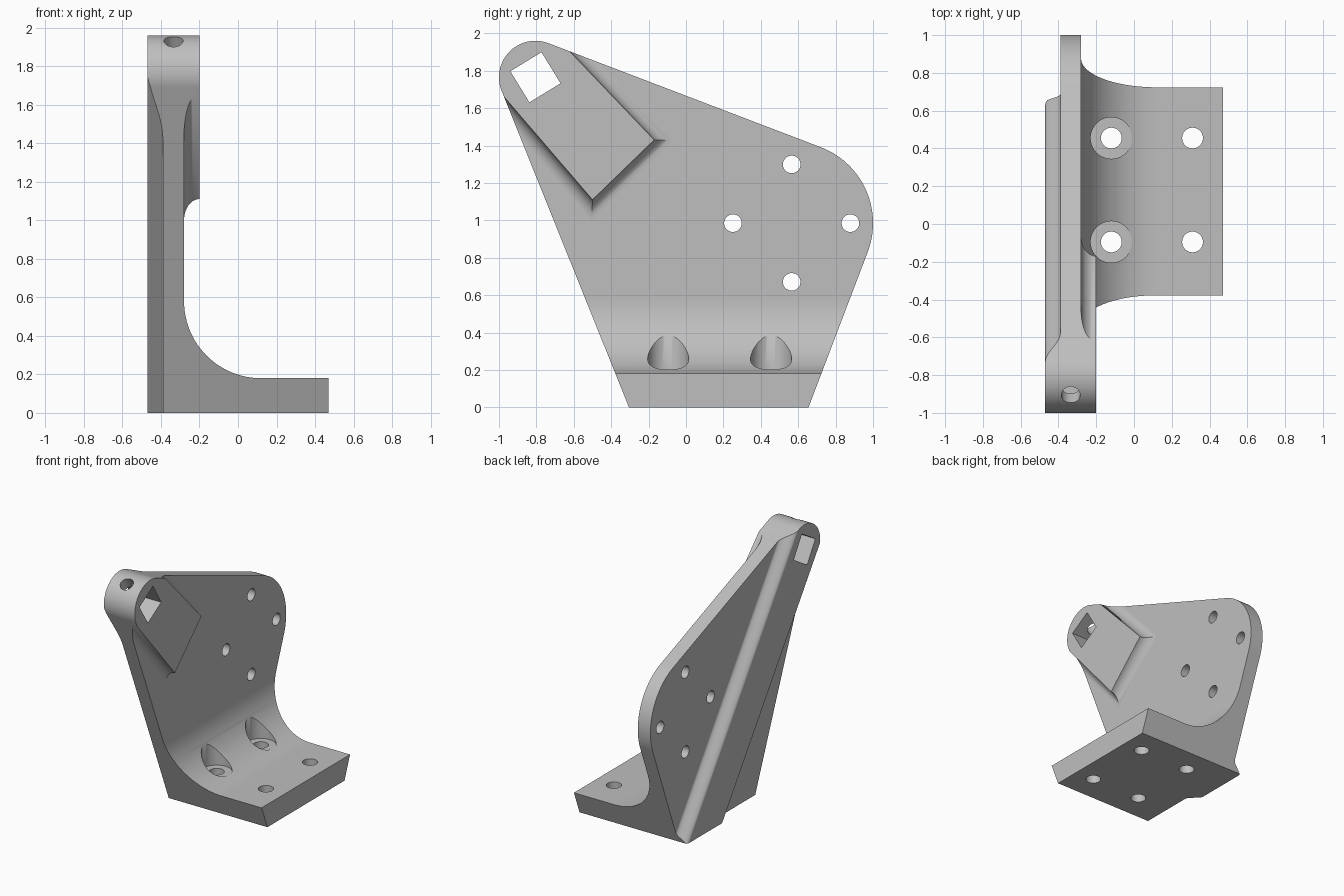
import bpy, bmesh
from math import sin, cos, pi, radians
from mathutils import Vector, Matrix
from mathutils.geometry import convex_hull_2d

cube = bpy.data.objects.get("Cube")
if cube:
    bpy.data.objects.remove(cube, do_unlink=True)

ARM = Vector((-0.805, 1.765))   # arm centre in (y, z)
PAD = Vector((0.565, 0.985))    # round mounting pad centre in (y, z)
ARM_R, PAD_R = 0.195, 0.435


def make_object(name, bm):
    bmesh.ops.recalc_face_normals(bm, faces=bm.faces)
    mesh = bpy.data.meshes.new(name)
    bm.to_mesh(mesh)
    bm.free()
    obj = bpy.data.objects.new(name, mesh)
    bpy.context.collection.objects.link(obj)
    return obj


def loft(name, rings):
    """Skin matching rings of 3D points and cap both ends."""
    bm = bmesh.new()
    loops = [[bm.verts.new(p) for p in ring] for ring in rings]
    n = len(loops[0])
    for a, b in zip(loops, loops[1:]):
        for i in range(n):
            j = (i + 1) % n
            bm.faces.new((a[i], a[j], b[j], b[i]))
    bm.faces.new(loops[0])
    bm.faces.new(loops[-1])
    return make_object(name, bm)


def side_ring(poly, x):
    return [(x, p[0], p[1]) for p in poly]


def offset(poly, d):
    """Grow a counter-clockwise convex polygon by d."""
    result = []
    for i, p in enumerate(poly):
        a = (p - poly[i - 1]).normalized()
        b = (poly[(i + 1) % len(poly)] - p).normalized()
        na, nb = Vector((a.y, -a.x)), Vector((b.y, -b.x))
        result.append(p + (na + nb) * d / (1 + na.dot(nb)))
    return result


def circle(centre, r, n=96):
    return [centre + Vector((cos(t), sin(t))) * r
            for t in (2 * pi * i / n for i in range(n))]


def combine(target, tool, operation):
    mod = target.modifiers.new(operation.title(), "BOOLEAN")
    mod.operation, mod.solver, mod.object = operation, "EXACT", tool
    bpy.context.view_layer.objects.active = target
    bpy.ops.object.modifier_apply(modifier=mod.name)
    bpy.data.objects.remove(tool, do_unlink=True)


def drill(target, centre, axis, radius, depth):
    bm = bmesh.new()
    turn = Vector(axis).to_track_quat("Z", "Y").to_matrix().to_4x4()
    bmesh.ops.create_cone(bm, cap_ends=True, segments=40, radius1=radius,
                          radius2=radius, depth=depth,
                          matrix=Matrix.Translation(centre) @ turn)
    combine(target, make_object("drill", bm), "DIFFERENCE")


# Angled body: upright plate, filleted into the foot
section = [(-0.39, -0.2), (0.47, -0.2), (0.47, 0.18)]
section += [(0.12 - 0.4 * sin(t), 0.58 - 0.4 * cos(t))
            for t in (pi / 2 * i / 24 for i in range(25))]
section += [(-0.28, 2.2), (-0.39, 2.2)]
bracket = loft("bracket", [[(x, y, z) for x, z in section] for y in (-1.2, 1.2)])

# Diagonal stiffening rib on the back of the plate, with soft sides
along, across = Vector((0.573, -0.819)), Vector((0.819, 0.573))
rib = [ARM - along * 0.5 - across * 0.165, ARM + along * 2.8 - across * 0.165,
       ARM + along * 2.8 + across * 0.165, ARM - along * 0.5 + across * 0.165]
rings = []
for i in range(13):
    t = i / 12
    rings.append(side_ring(offset(rib, 0.09 * t), -0.47 + 0.08 * t * t * (3 - 2 * t)))
rings.append(side_ring(offset(rib, 0.09), -0.34))
combine(bracket, loft("rib", rings), "UNION")

# Raised boss around the arm, with a concave fillet at its foot
b, c = Vector((-0.5, 1.11)), Vector((-0.17, 1.43))
boss = [b + Vector((-0.67, 0.78)), b, c, c + Vector((-0.63, 0.66))]
rings = []
for i in range(11):
    t = pi / 2 * i / 10
    rings.append(side_ring(offset(boss, 0.075 * (1 - cos(t))), -0.2 - 0.08 * sin(t)))
rings.append(side_ring(offset(boss, 0.075), -0.33))
combine(bracket, loft("boss", rings), "UNION")

# Trim everything to the side outline
points = circle(ARM, ARM_R) + circle(PAD, PAD_R, 128)
points += [Vector((-0.305, 0)), Vector((0.655, 0))]
outline = [points[i] for i in convex_hull_2d(points)]
combine(bracket, loft("outline", [side_ring(outline, x) for x in (-1, 1)]), "INTERSECT")

# Square socket and its set-screw hole
tilt = radians(31.5)
square = [ARM + Vector((cos(a), sin(a))) * 0.138
          for a in (tilt + pi / 4 + pi / 2 * k for k in range(4))]
combine(bracket, loft("socket", [side_ring(square, x) for x in (-1, 1)]), "DIFFERENCE")
screw = Vector((0, -sin(tilt), cos(tilt)))
drill(bracket, Vector((-0.335, ARM.x, ARM.y)) + screw * 0.17, screw, 0.05, 0.3)

# Four holes around the mounting pad
for k in range(4):
    p = PAD + Vector((cos(k * pi / 2), sin(k * pi / 2))) * 0.314
    drill(bracket, (-0.35, p.x, p.y), (1, 0, 0), 0.047, 0.6)

# Foot holes, the inner pair counterbored
for y in (-0.095, 0.455):
    for x in (-0.12, 0.31):
        drill(bracket, (x, y, 0), (0, 0, 1), 0.055, 1)
    drill(bracket, (-0.12, y, 0.6), (0, 0, 1), 0.11, 0.8)

# Plain grey finish
grey = bpy.data.materials.new("plain grey")
grey.use_nodes = True
colour = (0.52, 0.52, 0.52, 1)
grey.diffuse_color = colour
grey.node_tree.nodes["Principled BSDF"].inputs["Base Color"].default_value = colour
bracket.data.materials.clear()
bracket.data.materials.append(grey)
for face in bracket.data.polygons:
    face.material_index = 0

bpy.ops.object.select_all(action="DESELECT")
bracket.select_set(True)
bpy.context.view_layer.objects.active = bracket
bpy.ops.object.shade_smooth_by_angle(angle=radians(30))
bracket.modifiers.new("Weighted Normal", "WEIGHTED_NORMAL").keep_sharp = True
